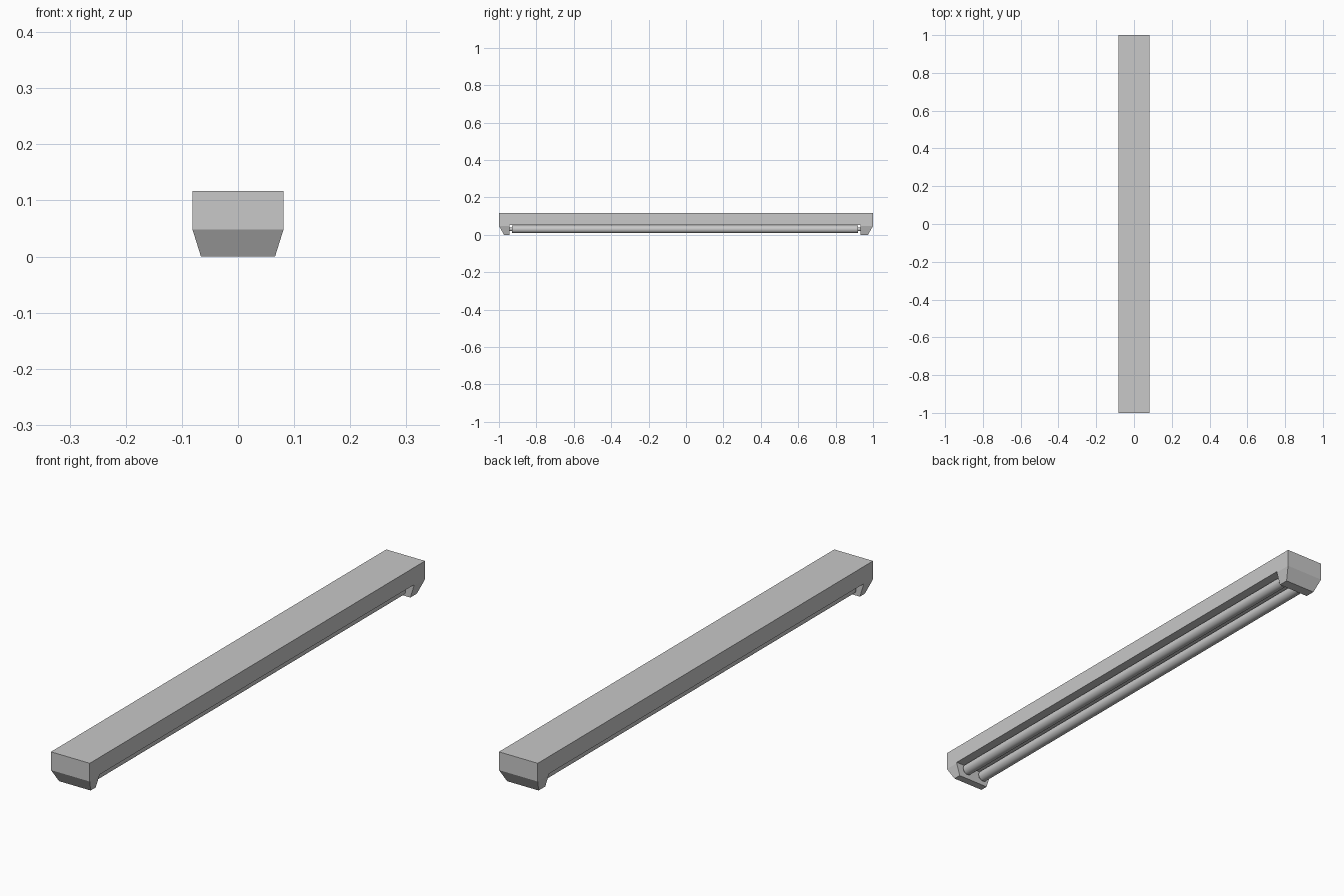
import bpy
import bmesh
import math

cube = bpy.data.objects.get("Cube")
if cube:
    bpy.data.objects.remove(cube, do_unlink=True)

grey = bpy.data.materials.new("light grey")
grey.use_nodes = True
grey.diffuse_color = (0.58, 0.58, 0.58, 1)
grey.node_tree.nodes["Principled BSDF"].inputs["Base Color"].default_value = (0.58, 0.58, 0.58, 1)

HALF_W, TOP, UNDER, TAPER = 0.081, 0.117, 0.052, 0.048


def finish(name, bm):
    bmesh.ops.recalc_face_normals(bm, faces=bm.faces)
    mesh = bpy.data.meshes.new(name)
    bm.to_mesh(mesh)
    bm.free()
    mesh.materials.append(grey)
    obj = bpy.data.objects.new(name, mesh)
    bpy.context.collection.objects.link(obj)
    return obj


def box(name, x, y0, y1, z0, z1):
    bm = bmesh.new()
    bmesh.ops.create_cube(bm, size=1)
    for v in bm.verts:
        v.co.x *= 2 * x
        v.co.y = y1 if v.co.y > 0 else y0
        v.co.z = z1 if v.co.z > 0 else z0
    return finish(name, bm)


def rod(name, x, z, radius, y0, y1):
    bpy.ops.mesh.primitive_cylinder_add(
        vertices=32, radius=radius, depth=y1 - y0,
        location=(x, (y0 + y1) / 2, z), rotation=(math.pi / 2, 0, 0))
    obj = bpy.context.object
    obj.name = name
    obj.data.materials.append(grey)
    bpy.ops.object.shade_smooth_by_angle(angle=math.radians(40))


def end_cap(name, side, inner):
    # Rings from the housing underside down to the narrowed foot
    rings = [(UNDER, HALF_W, 1.0), (TAPER, HALF_W, 1.0), (0, 0.066, 0.973)]
    bm = bmesh.new()
    loops = []
    for z, x, outer in rings:
        loops.append([bm.verts.new((px, side * py, z)) for px, py in
                      ((-x, inner), (x, inner), (x, outer), (-x, outer))])
    for a, b in zip(loops, loops[1:]):
        for i in range(4):
            j = (i + 1) % 4
            bm.faces.new((a[i], a[j], b[j], b[i]))
    bm.faces.new(loops[0])
    bm.faces.new(loops[-1])
    finish(name, bm)


# Long ceiling housing and its two tapered lamp holders
box("housing", HALF_W, -1, 1, UNDER, TOP)
end_cap("front_end_cap", -1, 0.943)
end_cap("back_end_cap", 1, 0.934)

# Pair of lamp tubes with contact pins at both ends
for label, x in (("right", -0.038), ("left", 0.038)):
    rod(label + "_tube", x, 0.03, 0.021, -0.931, 0.919)
    rod(label + "_front_pin", x, 0.03, 0.009, -0.945, -0.93)
    rod(label + "_back_pin", x, 0.03, 0.009, 0.918, 0.936)
